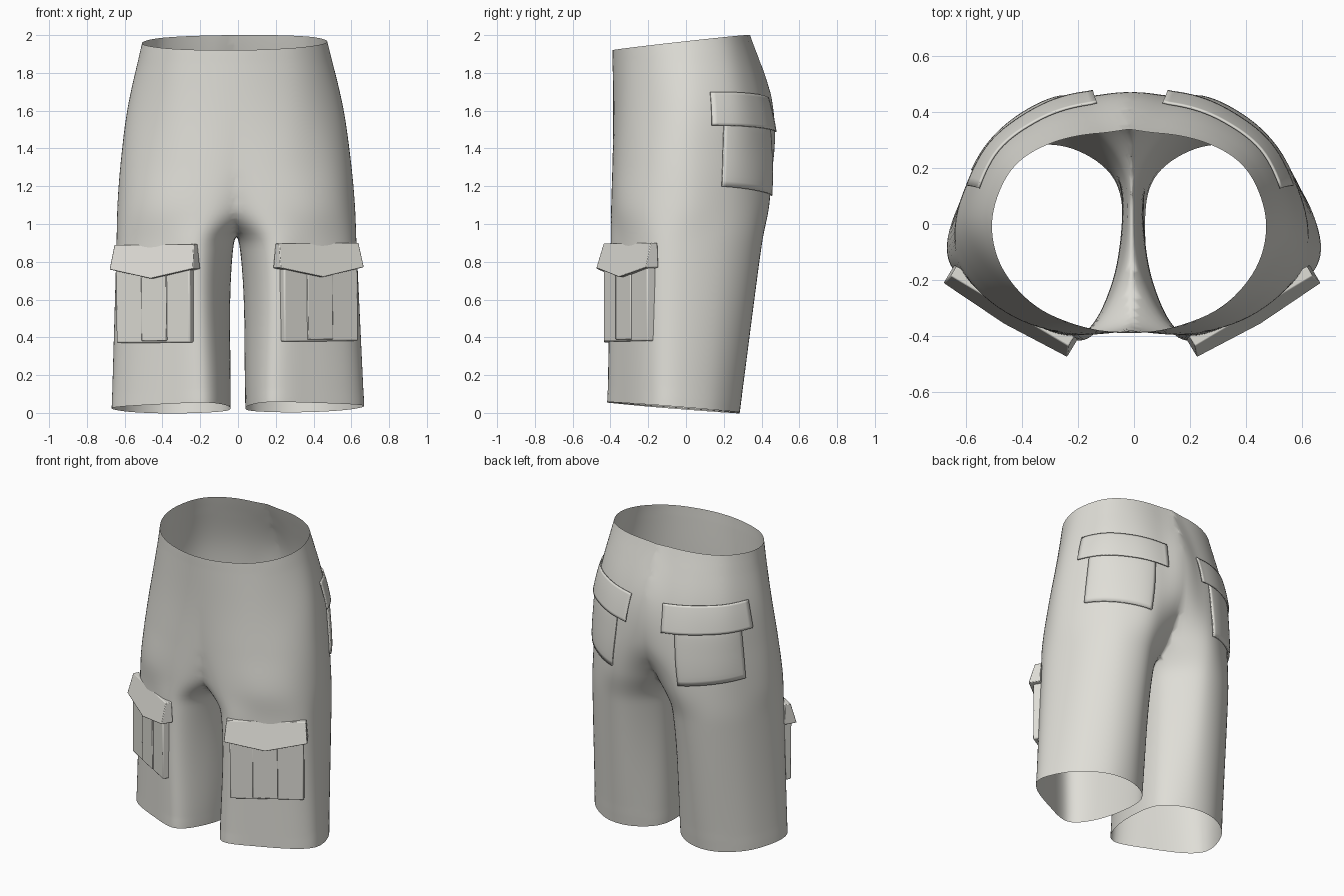
import bpy, bmesh, math
from mathutils import Vector

if "Cube" in bpy.data.objects:
    bpy.data.objects.remove(bpy.data.objects["Cube"])

LEAN = -0.009   # the garment leans slightly to one side
cloth = bpy.data.materials.new("stone grey cloth")
cloth.diffuse_color = (0.74, 0.73, 0.68, 1)
cloth.use_nodes = True
cloth.node_tree.nodes["Principled BSDF"].inputs["Base Color"].default_value = cloth.diffuse_color

# Cross-sections of one half: inner, front, outer side, back (x, y) at rising heights.
# Above the crotch they cross x = 0 and are cut there.
LEVELS = [0.0, 0.9, 1.1, 1.35, 1.65, 2.0]
RINGS = [
    [(.04, .02), (.07, -.25), (.18, -.415), (.40, -.335), (.61, -.205),
     (.668, -.07), (.585, .14), (.42, .265), (.24, .275), (.085, .18)],
    [(.015, .08), (.045, -.20), (.18, -.395), (.40, -.335), (.585, -.20),
     (.635, -.03), (.56, .21), (.41, .365), (.22, .395), (.06, .25)],
    [(-.09, .05), (-.12, -.25), (.09, -.39), (.36, -.36), (.56, -.22),
     (.63, -.01), (.545, .225), (.395, .38), (.20, .44), (-.01, .31)],
    [(-.30, .03), (-.20, -.29), (.02, -.385), (.30, -.36), (.52, -.22),
     (.61, -.01), (.525, .235), (.365, .385), (.17, .455), (-.08, .42)],
    [(-.50, 0), (-.30, -.31), (0, -.385), (.29, -.34), (.48, -.20),
     (.57, 0), (.495, .235), (.34, .365), (.15, .425), (-.1, .42)],
    [(-.49, -.02), (-.30, -.31), (0, -.39), (.28, -.325), (.44, -.18),
     (.49, 0), (.43, .18), (.30, .28), (.10, .325), (-.2, .315)],
]


def hermite(a, b, ma, mb, t):
    return (a * (2*t**3 - 3*t*t + 1) + ma * (t**3 - 2*t*t + t)
            + b * (3*t*t - 2*t**3) + mb * (t**3 - t*t))


def ring_point(ring, u):
    n = len(ring)
    i, t = int(u) % n, u - int(u)
    p = [Vector(ring[(i + k) % n]) for k in (-1, 0, 1, 2)]
    return hermite(p[1], p[2], (p[2] - p[0]) / 2, (p[3] - p[1]) / 2, t)


def surf(u, z):
    """Point on the cloth at ring position u and height z."""
    last = len(LEVELS) - 1
    i = max(k for k in range(last) if LEVELS[k] <= z)
    pts = [ring_point(r, u) for r in RINGS]

    def slope(k):
        a, b = max(k - 1, 0), min(k + 1, last)
        return (pts[b] - pts[a]) / (LEVELS[b] - LEVELS[a])
    h = LEVELS[i + 1] - LEVELS[i]
    p = hermite(pts[i], pts[i+1], slope(i) * h, slope(i+1) * h, (z - LEVELS[i]) / h)
    low, high = .023 - .08 * p.y, 1.9635 + .111 * p.y      # tilted hem and waist
    return Vector((p.x, p.y, low + (high - low) * z / 2))


def make(name, verts, faces, cut=False, closed=False):
    bm = bmesh.new()
    vs = [bm.verts.new(v) for v in verts]
    for f in faces:
        bm.faces.new([vs[i] for i in f])
    if cut:
        bmesh.ops.bisect_plane(bm, geom=bm.verts[:] + bm.edges[:] + bm.faces[:], dist=1e-4,
                               plane_co=(0, 0, 0), plane_no=(1, 0, 0), clear_inner=True)
    if closed:
        bmesh.ops.recalc_face_normals(bm, faces=bm.faces[:])
    me = bpy.data.meshes.new(name)
    bm.to_mesh(me)
    bm.free()
    me.materials.append(cloth)
    ob = bpy.data.objects.new(name, me)
    bpy.context.collection.objects.link(ob)
    ob.rotation_euler.y = LEAN
    return ob


def finish(ob, angle=40):
    bpy.ops.object.select_all(action='DESELECT')
    ob.select_set(True)
    bpy.context.view_layer.objects.active = ob
    bpy.ops.object.shade_smooth_by_angle(angle=math.radians(angle))


def mirror(ob):
    m = ob.modifiers.new("mirror", 'MIRROR')
    m.merge_threshold = 0.002


def grid_faces(nu, nv, wrap=False):
    return [(j*nu + i, j*nu + (i+1) % nu, (j+1)*nu + (i+1) % nu, (j+1)*nu + i)
            for j in range(nv - 1) for i in range(nu if wrap else nu - 1)]


# Shorts body: one tube cut on the centre line, mirrored, softened away from the hems
NU, NV = 80, 70
body = make("shorts_body", [surf(10 * i / NU, 2 * j / (NV - 1)) for j in range(NV) for i in range(NU)],
            grid_faces(NU, NV, True), cut=True)
inside = body.vertex_groups.new(name="away from hems")
inside.add([v.index for v in body.data.vertices if .09 < v.co.z < 1.88], 1, 'REPLACE')
mirror(body)
soft = body.modifiers.new("soft", 'SMOOTH')
soft.factor, soft.iterations, soft.vertex_group = 0.5, 5, inside.name
finish(body, 80)


# Seat pockets: patches that follow the cloth
def patch(name, u0, u1, z0, z1, off_low, off_high, bulge, thick):
    n, m, verts = 25, 13, []
    for j in range(m):
        for i in range(n):
            s, t = i / (n - 1), j / (m - 1)
            u, z = u0 + (u1 - u0) * s, z0 + (z1 - z0) * t - .05 * s
            p = surf(u, z)
            normal = (surf(u + .05, z) - surf(u - .05, z)).cross(
                surf(u, z + .01) - surf(u, z - .01)).normalized()
            puff = bulge * (16 * s * (1 - s) * t * (1 - t)) ** .5
            verts.append(p + normal * (off_low + (off_high - off_low) * t + puff))
    ob = make(name, verts, grid_faces(n, m))
    mod = ob.modifiers.new("cloth", 'SOLIDIFY')
    mod.thickness, mod.offset = thick, -1
    mirror(ob)
    finish(ob)


patch("seat_pocket", 5.8, 7.75, 1.2, 1.56, .012, .012, .008, .011)
patch("seat_pocket_flap", 5.53, 8.15, 1.53, 1.71, .026, .010, 0, .008)

# Cargo pockets: flat frame lying across the front outer thigh
ORIGIN = Vector((.417, -.288, 0))
ALONG, OUT = Vector((.858, .513, 0)), Vector((.513, -.858, 0))


def extruded(name, outline, back, front, bevel):
    """Outline of (along, height); front(z) gives the depth of the outer face."""
    n = len(outline)
    verts = [ORIGIN + ALONG * a + OUT * d(z) + Vector((0, 0, z))
             for d in (lambda z: back, front) for a, z in outline]
    faces = [tuple(range(n)), tuple(range(n, 2 * n))]
    faces += [(i, (i+1) % n, n + (i+1) % n, n + i) for i in range(n)]
    ob = make(name, verts, faces, closed=True)
    if bevel:
        b = ob.modifiers.new("bevel", 'BEVEL')
        b.width, b.segments = bevel, 2
    mirror(ob)
    finish(ob, 35)


def panel(name, a0, a1, z0, z1, depth, bevel=.008):
    extruded(name, [(a0, z0), (a1, z0), (a1, z1), (a0, z1)], -.01, lambda z: depth, bevel)


panel("cargo_pocket", -.22, .235, .375, .82, .044)
panel("cargo_pocket_pleat", -.08, .075, .385, .77, .052, .004)
extruded("cargo_pocket_flap",
         [(-.24, .895), (-.255, .765), (0, .715), (.26, .765), (.25, .895)],
         -.01, lambda z: .03 + (.895 - z) * .28, .004)
